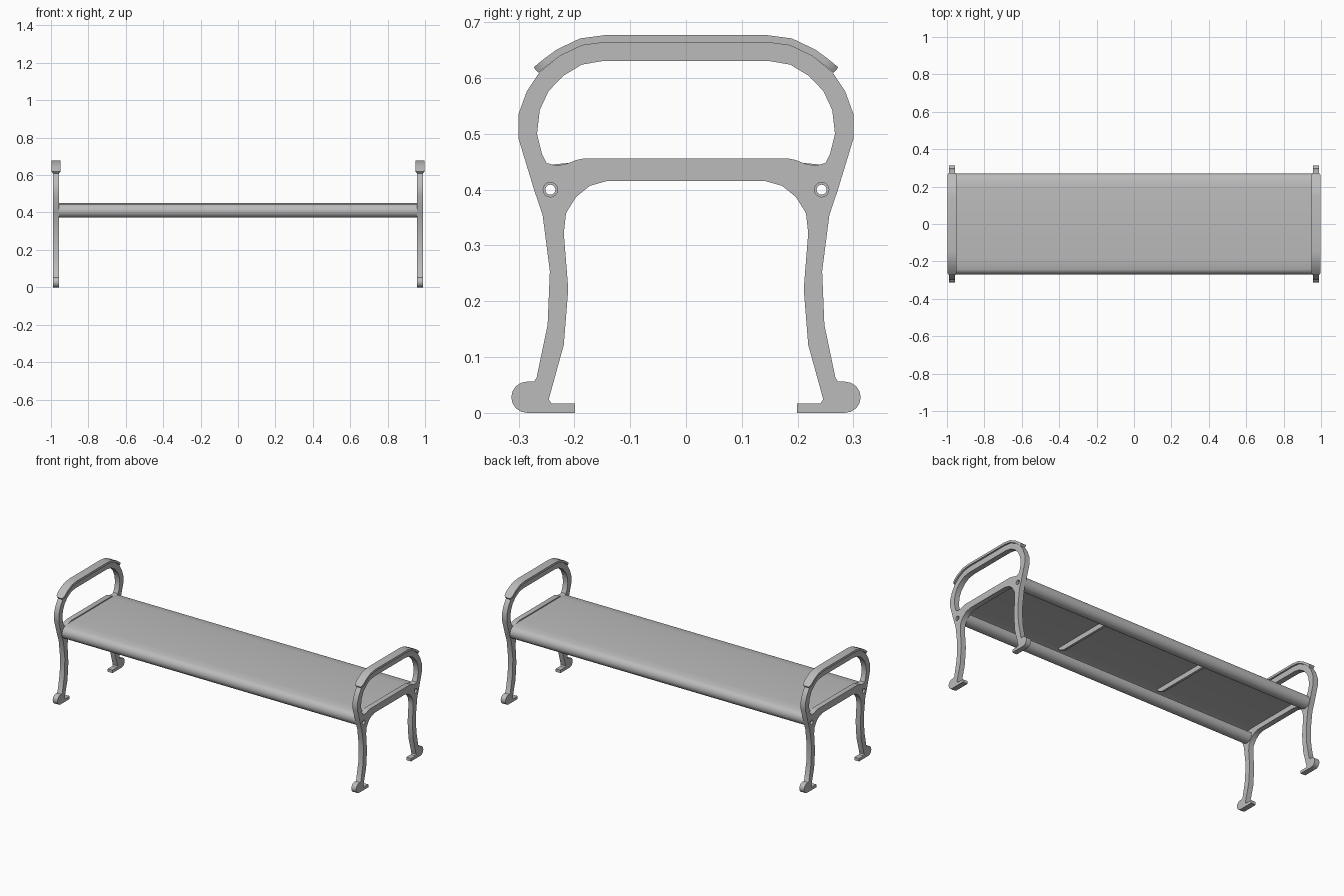
import bpy, bmesh
from math import radians, sin, cos, pi
from mathutils import Matrix

if "Cube" in bpy.data.objects:
    bpy.data.objects.remove(bpy.data.objects["Cube"], do_unlink=True)

metal = bpy.data.materials.new("grey_metal")
metal.use_nodes = True
GREY = (0.5, 0.5, 0.5, 1)
metal.diffuse_color = GREY
metal.node_tree.nodes["Principled BSDF"].inputs["Base Color"].default_value = GREY

# Turns a flat drawing (y, z) into an upright plate facing along x
UPRIGHT = Matrix(((0, 0, 1, 0), (1, 0, 0, 0), (0, 1, 0, 0), (0, 0, 0, 1)))
END_X = 0.973


def mirrored(half):
    """Close a half outline by reflecting it across y = 0."""
    return half + [(-y, z) for y, z in reversed(half)]


def circle(y, z, r, n=16):
    return [(y + r * cos(2 * pi * i / n), z + r * sin(2 * pi * i / n)) for i in range(n)]


def activate(obj):
    bpy.ops.object.select_all(action="DESELECT")
    obj.select_set(True)
    bpy.context.view_layer.objects.active = obj


def finish(obj, angle=30):
    activate(obj)
    if obj.modifiers:
        bpy.ops.object.convert(target="MESH")
    bpy.ops.object.shade_smooth_by_angle(angle=radians(angle))


def plate(name, loops, x, thickness):
    """Solid plate from closed outlines; inner outlines become holes."""
    curve = bpy.data.curves.new(name, "CURVE")
    curve.dimensions = "2D"
    curve.fill_mode = "BOTH"
    curve.extrude = thickness / 2
    for loop in loops:
        spline = curve.splines.new("POLY")
        spline.points.add(len(loop) - 1)
        for point, (y, z) in zip(spline.points, loop):
            point.co = (y, z, 0, 1)
        spline.use_cyclic_u = True
    obj = bpy.data.objects.new(name, curve)
    bpy.context.collection.objects.link(obj)
    activate(obj)
    bpy.ops.object.convert(target="MESH")
    obj = bpy.context.object
    obj.data.transform(Matrix.Translation((x, 0, 0)) @ UPRIGHT)
    bm = bmesh.new()
    bm.from_mesh(obj.data)
    bmesh.ops.remove_doubles(bm, verts=bm.verts, dist=0.0001)
    bmesh.ops.recalc_face_normals(bm, faces=bm.faces)
    bm.to_mesh(obj.data)
    bm.free()
    obj.data.materials.clear()
    obj.data.materials.append(metal)
    finish(obj)
    return obj


def sheet(name, stations, x, thickness):
    """Bent sheet through (y, z, half width) stations, thickened inwards."""
    bm = bmesh.new()
    rows = [[bm.verts.new((x + s * w, y, z)) for s in (-1, 1)] for y, z, w in stations]
    for a, b in zip(rows, rows[1:]):
        bm.faces.new((a[0], a[1], b[1], b[0]))
    mesh = bpy.data.meshes.new(name)
    bm.to_mesh(mesh)
    bm.free()
    mesh.materials.append(metal)
    obj = bpy.data.objects.new(name, mesh)
    bpy.context.collection.objects.link(obj)
    solid = obj.modifiers.new("thickness", "SOLIDIFY")
    solid.thickness = thickness
    solid.offset = -1
    finish(obj, 35)
    return obj


# End frame: arm loop, leg and scrolled foot
arm = [(-.145, .666), (-.187, .659), (-.226, .64), (-.262, .611), (-.285, .577),
       (-.3, .536), (-.3, .491)]
leg_outside = [(-.271, .396), (-.257, .355), (-.244, .254), (-.248, .158),
               (-.268, .062), (-.273, .056)]
foot_ball = [(-.285 + .028 * cos(a), .028 + .028 * sin(a))
             for a in (pi / 2 + pi * i / 8 for i in range(9))]
leg_inside = [(-.199, 0), (-.199, .017), (-.241, .017), (-.246, .024), (-.219, .122),
              (-.211, .222), (-.219, .322), (-.215, .358), (-.197, .387),
              (-.172, .407), (-.14, .416)]
outline = mirrored(arm + leg_outside + foot_ball + leg_inside)
opening = mirrored([(-.147, .631), (-.187, .624), (-.22, .604), (-.246, .577),
                    (-.262, .543), (-.267, .5), (-.258, .464), (-.25, .448),
                    (-.233, .443), (-.215, .446), (-.197, .453), (-.183, .456)])
BOLT_Y, BOLT_Z = .243, .4
bolt_holes = [circle(s * BOLT_Y, BOLT_Z, .013) for s in (-1, 1)]

# Arm cap follows the top of the frame, with rounded tips
cap_half = [(-.273, .619, .016), (-.265, .626, .023), (-.255, .634, .025),
            (-.232, .651, .025), (-.19, .671, .025), (-.145, .677, .025)]
cap = cap_half + [(-y, z, w) for y, z, w in reversed(cap_half)]

for side, sign in (("left", 1), ("right", -1)):
    x = sign * END_X
    plate(side + "_end_frame", [outline, opening] + bolt_holes, x, .031)
    sheet(side + "_arm_cap", cap, x, .013)
    for place, s in (("front", -1), ("back", 1)):
        rings = [circle(s * BOLT_Y, BOLT_Z, r) for r in (.0135, .009)]
        plate(f"{side}_{place}_bolt_seat", rings, x - sign * .006, .017)

# Seat: flat sheet with both long edges rolled under
ROLL_Y, ROLL_Z, ROLL_R, SEAT_HALF = .233, .409, .037, .958
roll = []
for i in range(19):
    a = radians(-195 + 270 * i / 18)
    roll.append((-ROLL_Y - ROLL_R * cos(a), ROLL_Z + ROLL_R * sin(a), SEAT_HALF))
seat_half = roll + [(-.19, .45, SEAT_HALF)]
sheet("seat", seat_half + [(-y, z, w) for y, z, w in reversed(seat_half)], 0, .005)

# Cross braces under the seat
brace = mirrored([(-.205, .446), (-.197, .432), (-.165, .417)])
for side, x in (("left", .333), ("right", -.333)):
    plate(side + "_seat_brace", [brace], x, .014)
